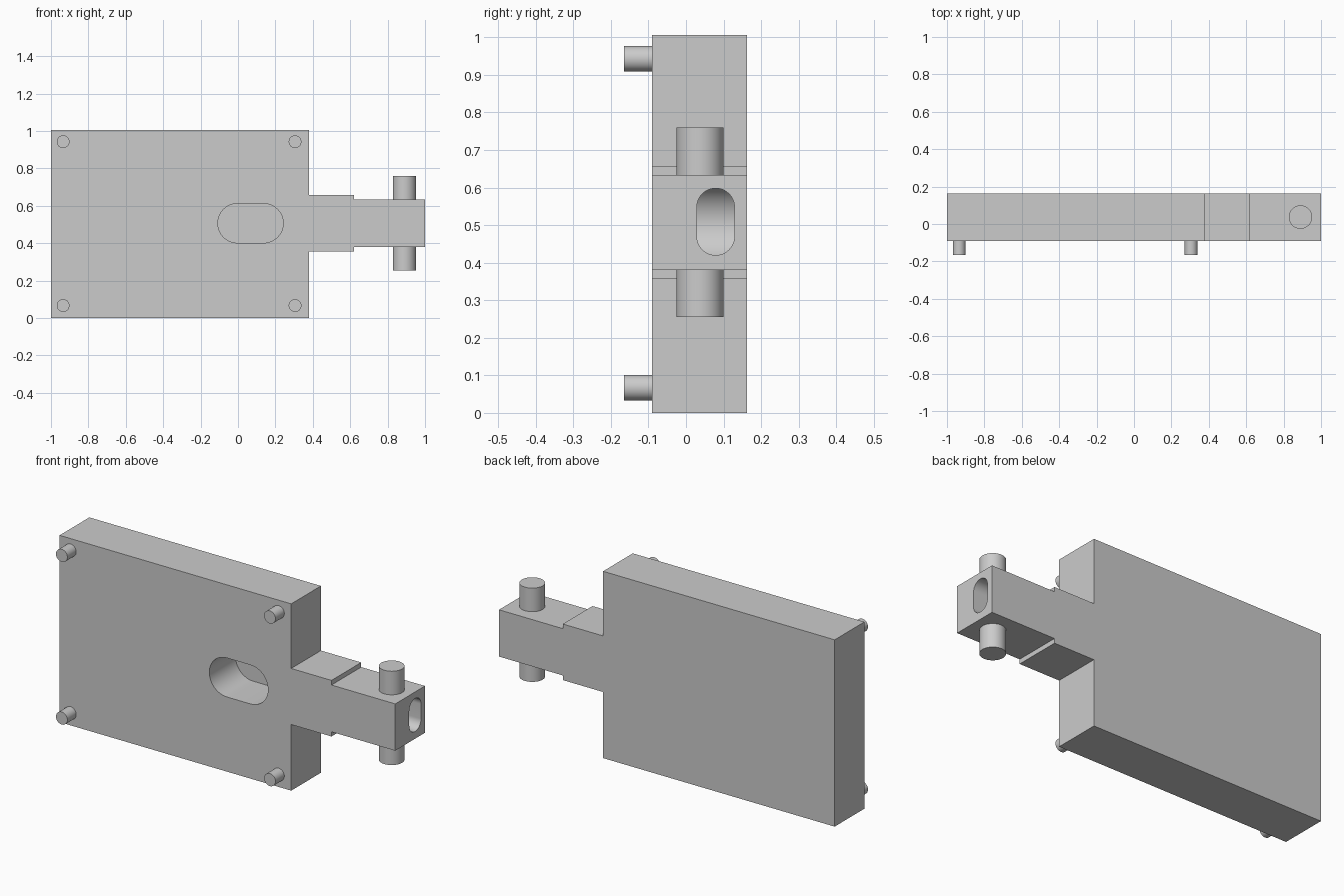
import bpy, bmesh, math
from mathutils import Matrix, Vector

cube = bpy.data.objects.get("Cube")
if cube:
    bpy.data.objects.remove(cube, do_unlink=True)

grey = bpy.data.materials.new("plain grey")
grey.use_nodes = True
grey.diffuse_color = (0.6, 0.6, 0.6, 1)
grey.node_tree.nodes["Principled BSDF"].inputs["Base Color"].default_value = (0.6, 0.6, 0.6, 1)

FRONT, BACK = -0.09, 0.163
MID_Z = 0.507


def finish(name, bm):
    bmesh.ops.recalc_face_normals(bm, faces=bm.faces)
    mesh = bpy.data.meshes.new(name)
    bm.to_mesh(mesh)
    bm.free()
    mesh.materials.append(grey)
    obj = bpy.data.objects.new(name, mesh)
    bpy.context.collection.objects.link(obj)
    return obj


def prism(name, points, sweep):
    """Extrude a closed outline along a vector."""
    bm = bmesh.new()
    face = bm.faces.new([bm.verts.new(p) for p in points])
    out = bmesh.ops.extrude_face_region(bm, geom=[face])
    moved = [v for v in out["geom"] if isinstance(v, bmesh.types.BMVert)]
    bmesh.ops.translate(bm, verts=moved, vec=sweep)
    return finish(name, bm)


def smooth(obj):
    bpy.ops.object.select_all(action="DESELECT")
    obj.select_set(True)
    bpy.context.view_layer.objects.active = obj
    bpy.ops.object.shade_smooth_by_angle(angle=math.radians(30))


def pin(name, start, end, radius):
    start, end = Vector(start), Vector(end)
    axis = end - start
    bm = bmesh.new()
    turn = axis.to_track_quat("Z", "Y").to_matrix().to_4x4()
    bmesh.ops.create_cone(bm, cap_ends=True, segments=48, radius1=radius, radius2=radius,
                          depth=axis.length,
                          matrix=Matrix.Translation((start + end) / 2) @ turn)
    smooth(finish(name, bm))


def stadium(half_length, radius, steps=24):
    """Rounded slot outline, long along its first axis."""
    points = []
    for side in (1, -1):
        for i in range(steps + 1):
            a = math.pi * (i / steps - 0.5)
            points.append((side * (half_length - radius + radius * math.cos(a)),
                           side * radius * math.sin(a)))
    return points


# Plate, stem and neck in one outline
upper = [(-1, 0.503), (0.38, 0.503), (0.38, 0.151), (0.62, 0.151), (0.62, 0.126), (1, 0.126)]
outline = upper + [(x, -h) for x, h in reversed(upper)]
body = prism("plate_and_neck", [(x, FRONT, max(0, MID_Z - 0.004 + h) if abs(h) > 0.5 else MID_Z + h)
                                for x, h in outline], (0, BACK - FRONT, 0))

# Front pocket and the channel joining it from the neck end
pocket = prism("pocket_cutter", [(0.067 + u, FRONT - 0.1, MID_Z + v)
                                 for u, v in stadium(0.175, 0.105)], (0, 0.323, 0))
channel = prism("channel_cutter", [(1.1, 0.079 + v, MID_Z + 0.002 + u)
                                   for u, v in stadium(0.089, 0.05)], (-1.03, 0, 0))
for cutter in (pocket, channel):
    cutter.hide_render = True
    cutter.hide_set(True)
    cut = body.modifiers.new(cutter.name, "BOOLEAN")
    cut.operation = "DIFFERENCE"
    cut.solver = "EXACT"
    cut.object = cutter

# Bake the cuts, then drop the cutters
depsgraph = bpy.context.evaluated_depsgraph_get()
mesh = bpy.data.meshes.new_from_object(body.evaluated_get(depsgraph))
body.modifiers.clear()
body.data = mesh
for cutter in (pocket, channel):
    bpy.data.objects.remove(cutter, do_unlink=True)
smooth(body)

# Corner studs on the front
for side, x in (("right", -0.935), ("left", 0.305)):
    for level, z in (("lower", 0.067), ("upper", 0.943)):
        pin(f"{level}_{side}_stud", (x, FRONT + 0.01, z), (x, -0.165, z), 0.034)

# Trunnion pins above and below the neck
pin("upper_pin", (0.89, 0.037, 0.62), (0.89, 0.037, 0.76), 0.0625)
pin("lower_pin", (0.89, 0.037, 0.39), (0.89, 0.037, 0.255), 0.0625)
